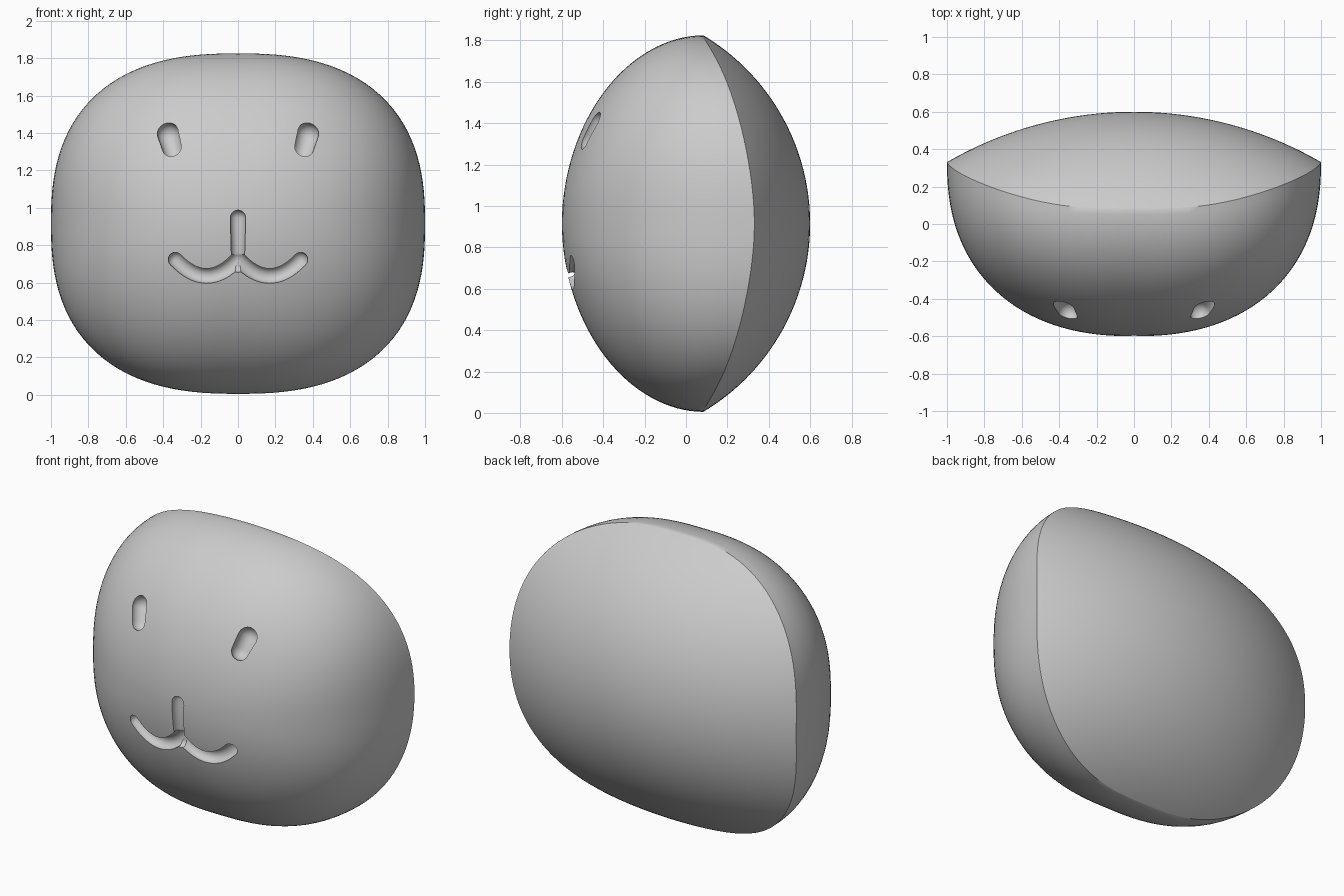
import bpy, bmesh, math
from mathutils import Vector

if "Cube" in bpy.data.objects:
    bpy.data.objects.remove(bpy.data.objects["Cube"])

MID, HALF_H, SEGS, RINGS = 0.915, 0.91, 128, 32

grey = bpy.data.materials.new("plain_grey")
grey.use_nodes = True
GREY = (0.6, 0.6, 0.6, 1)
grey.diffuse_color = GREY
grey.node_tree.nodes["Principled BSDF"].inputs["Base Color"].default_value = GREY


def norm(u, v, p):
    return (abs(u) ** p + abs(v) ** p) ** (1 / p)


# Shallow back shell, curved more strongly from top to bottom
def back_y(x, z):
    dz = z - MID
    return 0.6 - (1.99 - math.sqrt(1.99 ** 2 - x * x)) - (1.06 - math.sqrt(1.06 ** 2 - dz * dz))


# Deep front dome, meeting the back shell along a sharp rim
def front_y(x, z):
    u, v = x, (z - MID) / HALF_H
    outline = norm(u, v, 2.5)
    if outline < 1e-6:
        return -0.6
    rim = back_y(u / outline, MID + HALF_H * v / outline)
    r = min(1, norm(u, v, 2 + 0.5 * min(1, outline)))
    side = u * u / (u * u + v * v)
    n = 1.95 + 0.35 * side
    return rim - (rim + 0.6) * (1 - r ** n) ** (1 / n)


def finish(bm, name):
    bmesh.ops.recalc_face_normals(bm, faces=bm.faces)
    mesh = bpy.data.meshes.new(name)
    bm.to_mesh(mesh)
    bm.free()
    mesh.materials.append(grey)
    obj = bpy.data.objects.new(name, mesh)
    bpy.context.collection.objects.link(obj)
    return obj


def bridge(bm, a, b):
    for i in range(len(a)):
        j = (i + 1) % len(a)
        bm.faces.new((a[i], a[j], b[j], b[i]))


def fan(bm, ring, tip):
    for i in range(len(ring)):
        bm.faces.new((ring[i], ring[(i + 1) % len(ring)], tip))


# Head shell: concentric rings on both surfaces sharing the rim
def make_head():
    bm = bmesh.new()
    angles = [math.tau * i / SEGS for i in range(SEGS)]
    edge = [(math.cos(a) / norm(math.cos(a), math.sin(a), 2.5),
             math.sin(a) / norm(math.cos(a), math.sin(a), 2.5)) for a in angles]
    rim = [bm.verts.new((u, back_y(u, MID + HALF_H * v), MID + HALF_H * v)) for u, v in edge]
    for surface in (front_y, back_y):
        last = rim
        for k in range(RINGS - 1, 0, -1):
            r = math.sin(k / RINGS * math.pi / 2)
            ring = []
            for u, v in edge:
                x, z = u * r, MID + HALF_H * v * r
                ring.append(bm.verts.new((x, surface(x, z), z)))
            bridge(bm, last, ring)
            last = ring
        fan(bm, last, bm.verts.new((0, surface(0, MID), MID)))
    return finish(bm, "head")


# Round-ended groove cutter that follows the front dome
def groove(name, path, start_radius, end_radius, sink):
    pts = [Vector((x, front_y(x, z) + sink, z)) for x, z in path]
    count = len(pts)
    rings = []
    for i, p in enumerate(pts):
        t = (pts[min(i + 1, count - 1)] - pts[max(i - 1, 0)]).normalized()
        rad = start_radius + (end_radius - start_radius) * i / (count - 1)
        if i == 0:
            for k in range(5, 0, -1):
                a = k * math.pi / 12
                rings.append((p - t * rad * math.sin(a), t, rad * math.cos(a)))
        rings.append((p, t, rad))
        if i == count - 1:
            for k in range(1, 6):
                a = k * math.pi / 12
                rings.append((p + t * rad * math.sin(a), t, rad * math.cos(a)))
    bm = bmesh.new()
    last = None
    for p, t, rad in rings:
        across = t.cross(Vector((0, 1, 0))).normalized()
        out = across.cross(t)
        ring = [bm.verts.new(p + rad * (across * math.cos(a) + out * math.sin(a)))
                for a in (math.tau * i / 24 for i in range(24))]
        if last:
            bridge(bm, last, ring)
        else:
            bm.faces.new(ring)
        last = ring
    bm.faces.new(last)
    cutter = finish(bm, name)
    cutter.hide_render = True
    return cutter


def line(a, b, steps=8):
    return [(a[0] + (b[0] - a[0]) * i / steps, a[1] + (b[1] - a[1]) * i / steps)
            for i in range(steps + 1)]


head = make_head()

# Eyes, nose line and the two mouth curves
cutters = [groove("nose_cutter", line((0, 0.945), (0, 0.69)), 0.043, 0.036, 0.012)]
for s, label in ((1, "left"), (-1, "right")):
    eye = line((s * 0.372, 1.395), (s * 0.35, 1.317))
    cutters.append(groove(label + "_eye_cutter", eye, 0.06, 0.055, 0.02))
    smile = []
    for i in range(17):
        w = -1 + i / 8
        smile.append((s * (0.168 - 0.163 * w), 0.638 + 0.085 * abs(w) ** 2))
    cutters.append(groove(label + "_mouth_cutter", smile, 0.042, 0.042, 0.012))

bpy.context.view_layer.objects.active = head
head.select_set(True)
for cutter in cutters:
    mod = head.modifiers.new(cutter.name, "BOOLEAN")
    mod.operation = "DIFFERENCE"
    mod.solver = "EXACT"
    mod.object = cutter
    bpy.ops.object.modifier_apply(modifier=mod.name)
    bpy.data.objects.remove(cutter)

bpy.ops.object.shade_smooth_by_angle(angle=math.radians(35))
